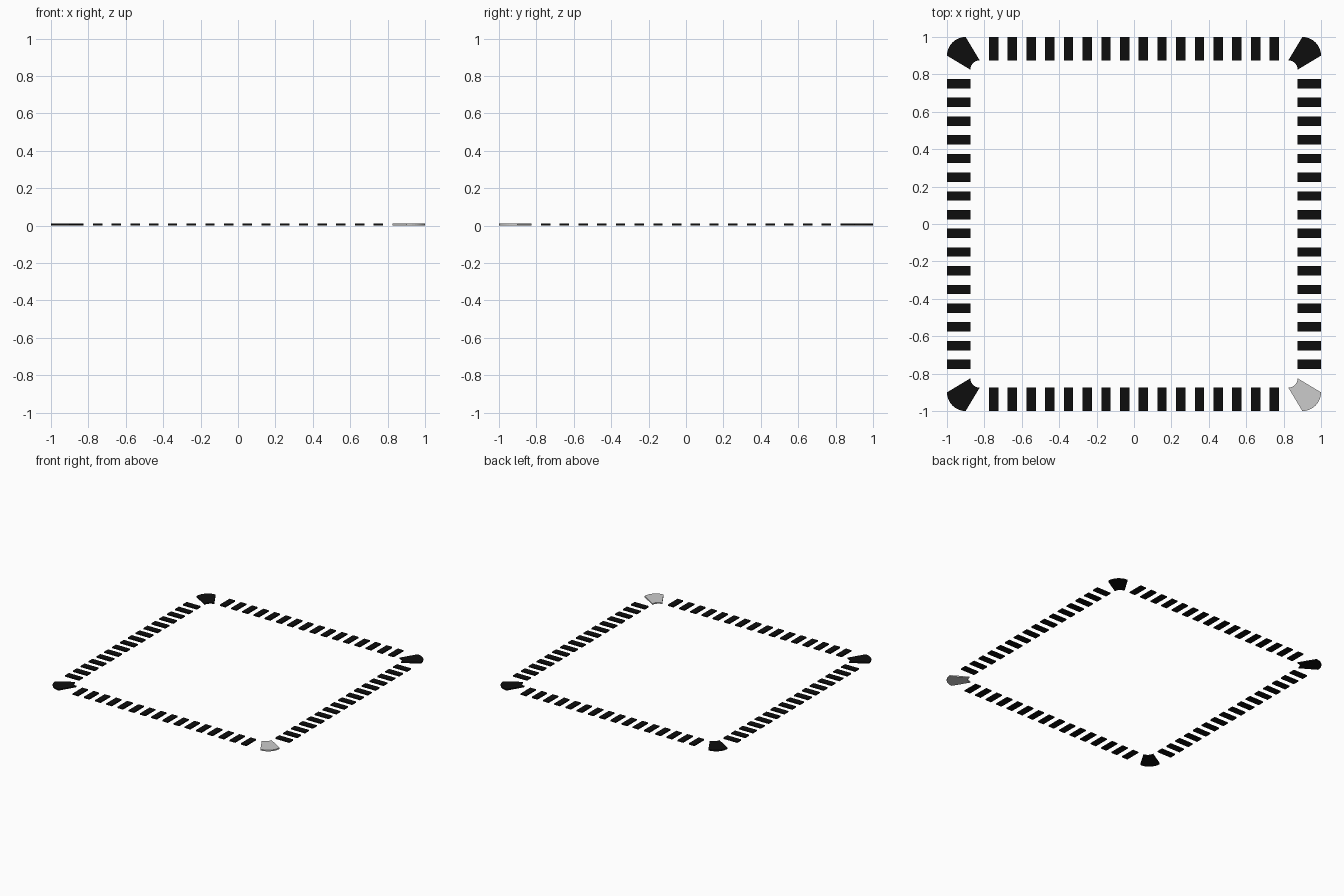
import bpy, bmesh, math
from mathutils import Vector

if "Cube" in bpy.data.objects:
    bpy.data.objects.remove(bpy.data.objects["Cube"])

T = 0.01                     # plate thickness
OUT, INN = 1.0, 0.875        # outer and inner edge of the dashed border
R_OUT, R_IN = 0.1, 0.05      # corner radii


def material(name, value):
    m = bpy.data.materials.new(name)
    m.diffuse_color = (value, value, value, 1)
    m.use_nodes = True
    m.node_tree.nodes["Principled BSDF"].inputs["Base Color"].default_value = m.diffuse_color
    return m


black = material("black", 0.004)
grey = material("light grey", 0.6)


def plates(name, outlines, mat):
    """One object made of flat plates, each extruded from its outline."""
    bm = bmesh.new()
    for pts in outlines:
        face = bm.faces.new([bm.verts.new((x, y, 0)) for x, y in pts])
        new = bmesh.ops.extrude_face_region(bm, geom=[face])["geom"]
        top = [v for v in new if isinstance(v, bmesh.types.BMVert)]
        bmesh.ops.translate(bm, verts=top, vec=Vector((0, 0, T)))
    bmesh.ops.recalc_face_normals(bm, faces=bm.faces)
    me = bpy.data.meshes.new(name)
    bm.to_mesh(me)
    bm.free()
    me.materials.append(mat)
    ob = bpy.data.objects.new(name, me)
    bpy.context.collection.objects.link(ob)


def arc(edge, r, n):
    """Quarter circle of a rounded corner, from its right side to its top."""
    c = edge - r
    return [(c + r * math.cos(math.pi / 2 * i / n),
             c + r * math.sin(math.pi / 2 * i / n)) for i in range(n + 1)]


# dashes: sixteen along each side
def dashes(side):
    result = []
    for i in range(16):
        c = -0.75 + 0.1 * i
        result.append([(c - 0.025, side * INN), (c + 0.025, side * INN),
                       (c + 0.025, side * OUT), (c - 0.025, side * OUT)])
    return result


for label, side in (("front", -1), ("back", 1)):
    plates(label + "_dashes", dashes(side), black)
for label, side in (("left", -1), ("right", 1)):
    plates(label + "_dashes", [[(y, x) for x, y in q] for q in dashes(side)], black)

# rounded corner pieces, the front right one grey
corner = arc(OUT, R_OUT, 10) + arc(INN, R_IN, 8)[::-1]
for label, sx, sy, mat in (("back_right", 1, 1, black), ("back_left", -1, 1, black),
                           ("front_left", -1, -1, black), ("front_right", 1, -1, grey)):
    plates(label + "_corner", [[(sx * x, sy * y) for x, y in corner]], mat)
